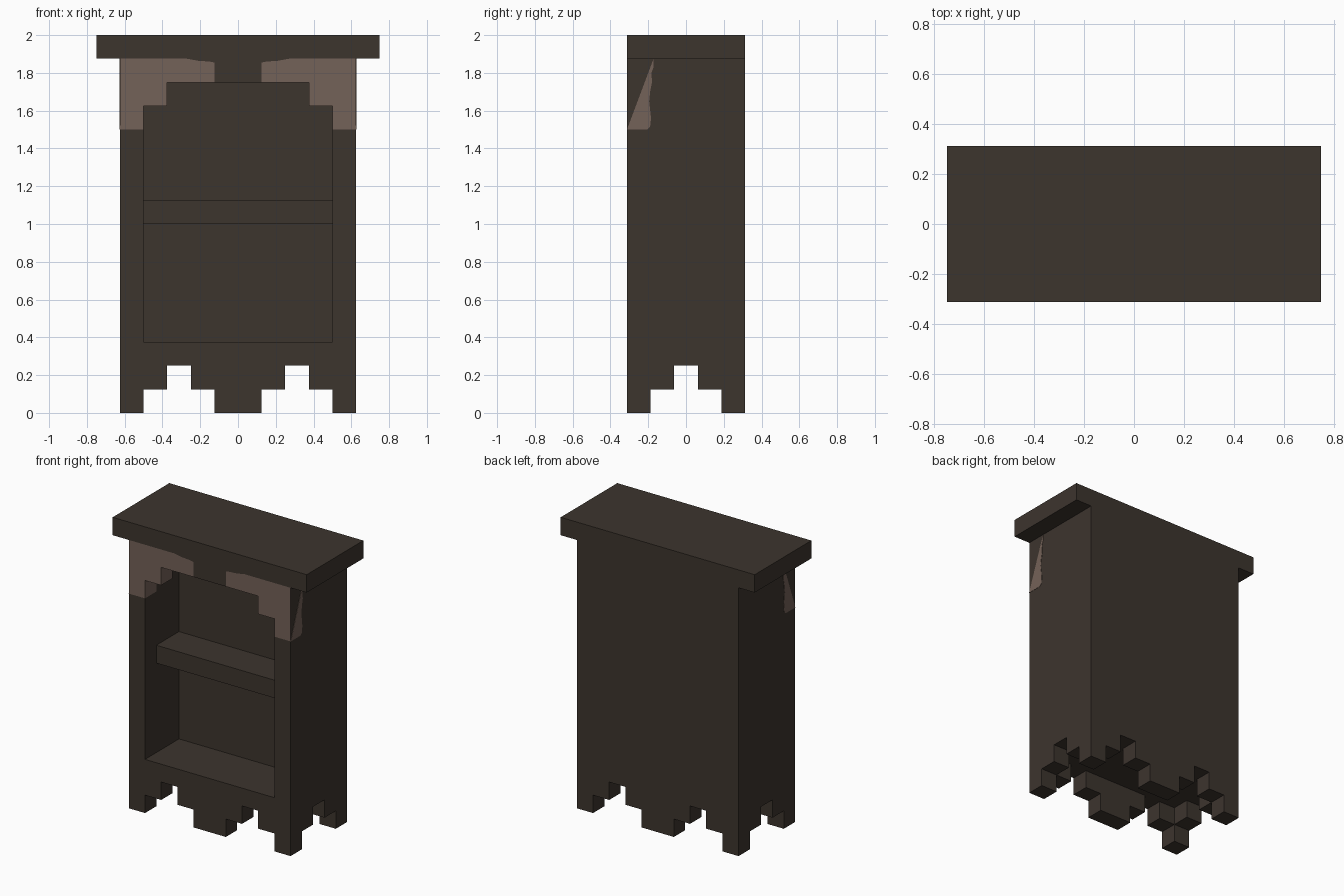
import bpy
import bmesh

if "Cube" in bpy.data.objects:
    bpy.data.objects.remove(bpy.data.objects["Cube"])


def material(name, rgb):
    m = bpy.data.materials.new(name)
    m.use_nodes = True
    m.diffuse_color = (*rgb, 1)
    bsdf = m.node_tree.nodes["Principled BSDF"]
    bsdf.inputs["Base Color"].default_value = (*rgb, 1)
    bsdf.inputs["Roughness"].default_value = 0.9
    return m


DARK = material("dark wood", (0.046, 0.035, 0.027))
PALE = material("pale wood", (0.175, 0.122, 0.098))


def prism(name, pts, axis, lo, hi, mats=(DARK,), rule=None):
    """Extrude a 2D profile (xz for axis y, yz for axis x) from lo to hi."""
    bm = bmesh.new()
    place = (lambda p, d: (p[0], d, p[1])) if axis == "y" else (lambda p, d: (d, p[0], p[1]))
    a = [bm.verts.new(place(p, lo)) for p in pts]
    b = [bm.verts.new(place(p, hi)) for p in pts]
    bm.faces.new(a)
    bm.faces.new(b[::-1])
    n = len(pts)
    for i in range(n):
        j = (i + 1) % n
        bm.faces.new((a[j], a[i], b[i], b[j]))
    bmesh.ops.recalc_face_normals(bm, faces=bm.faces)
    if rule:
        for f in bm.faces:
            f.material_index = rule(f)
    mesh = bpy.data.meshes.new(name)
    bm.to_mesh(mesh)
    bm.free()
    for m in mats:
        mesh.materials.append(m)
    obj = bpy.data.objects.new(name, mesh)
    bpy.context.collection.objects.link(obj)
    return obj


def box(name, x, y, z):
    return prism(name, [(-x, z[0]), (x, z[0]), (x, z[1]), (-x, z[1])], "y", *y)


def mirrored(half):
    return half + [(-x, z) for x, z in reversed(half)]


U = 0.125                     # thickness of every board
W, D = 0.625, 0.3125          # half width and half depth of the body
FRONT, BACK = -D + U, D - U   # inner faces of the front and back boards

# Stepped feet shared by the front and back boards
feet = [(U, 0), (U, U), (2 * U, U), (2 * U, 2 * U), (3 * U, 2 * U),
        (3 * U, U), (4 * U, U), (4 * U, 0), (W, 0)]
prism("front_frame", mirrored(feet + [(W, 1.5), (0.5, 1.5), (0.5, 0.375)]), "y", -D, FRONT)
prism("back_panel", mirrored(feet + [(W, 1.875)]), "y", BACK, D)

# Interior boards and top slab
box("inner_back", 0.5, (0.0625, BACK), (0.25, 1.75))
box("floor_board", 0.5, (FRONT, 0.0625), (0.25, 0.375))
box("shelf", 0.5, (FRONT, 0.0625), (1.0, 1.125))
box("ceiling_board", 0.5, (FRONT, BACK), (1.75, 1.875))
box("top_slab", 0.75, (-D, D), (1.875, 2.0))

# Centre of the lintel, meeting the pale corbels along a worn edge
worn = [(0.125, 1.855), (0.15, 1.86), (0.21, 1.864), (0.27, 1.875)]
prism("lintel_centre", mirrored([(0.125, 1.75)] + worn), "y", -D, FRONT)

# Side boards, stepped corbels and the pale patch wrapping round each side
side = [(FRONT, U), (-U / 2, U), (-U / 2, 2 * U), (U / 2, 2 * U), (U / 2, U),
        (BACK, U), (BACK, 1.875), (FRONT, 1.875)]
corbel = [(W, 1.5), (0.5, 1.5), (0.5, 1.625), (0.375, 1.625), (0.375, 1.75),
          (0.125, 1.75)] + worn + [(W, 1.875)]
patch = [(-D, 1.5), (-0.205, 1.5), (-0.19, 1.515), (-0.185, 1.56), (-0.195, 1.65),
         (-0.19, 1.7), (-0.18, 1.75), (-0.183, 1.8), (-0.172, 1.83), (-0.172, 1.875)]
for label, s in (("left", 1), ("right", -1)):
    prism(label + "_side", side, "x", s * 0.5, s * W)
    # the outer face stays dark beneath the patch
    prism(label + "_corbel", [(s * x, z) for x, z in corbel], "y", -D, FRONT,
          (PALE, DARK), lambda f: int(s * f.normal.x > 0.9 and abs(f.calc_center_median().x) > 0.6))
    prism(label + "_side_patch", patch, "x", s * W, s * (W + 0.002), (PALE,))
